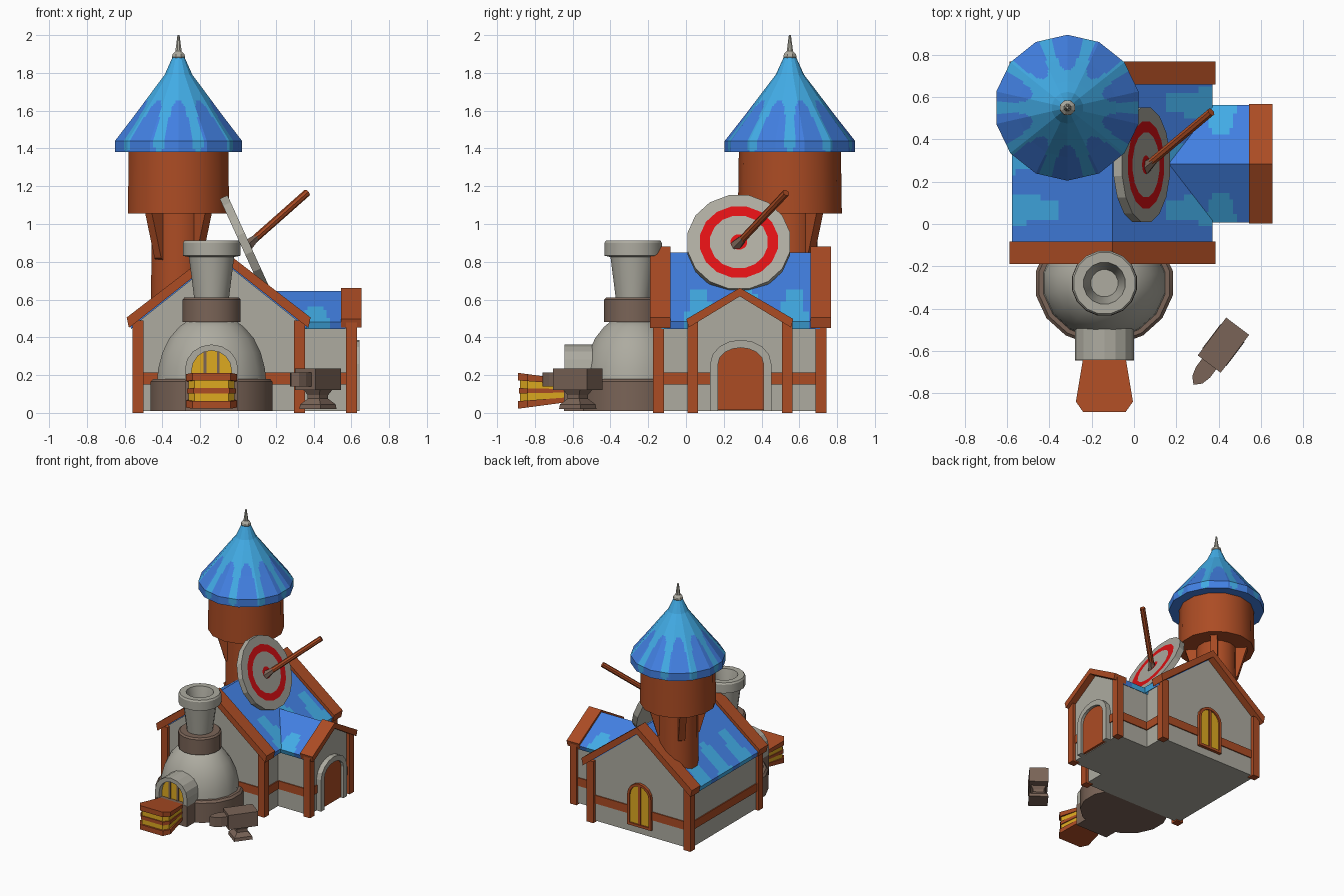
import bpy, bmesh, math
from mathutils import Vector, Matrix

if "Cube" in bpy.data.objects:
    bpy.data.objects.remove(bpy.data.objects["Cube"])


def material(name, r, g, b):
    m = bpy.data.materials.new(name)
    lin = [((c / 255 + 0.055) / 1.055) ** 2.4 for c in (r, g, b)]
    m.diffuse_color = (*lin, 1)
    m.use_nodes = True
    m.node_tree.nodes["Principled BSDF"].inputs["Base Color"].default_value = m.diffuse_color
    return m


BROWN = material("red brown wood", 172, 76, 36)
STONE = material("light stone", 173, 171, 160)
DARK = material("dark iron brown", 122, 100, 87)
BLUE = material("roof blue", 66, 128, 226)
SKY = material("roof light blue", 66, 172, 230)
RED = material("target red", 222, 16, 20)
GOLD = material("window gold", 222, 170, 32)


def finish(name, bm, mats, rule=None, matrix=None, smooth=None):
    """Turn a bmesh into an object; rule picks the material of each face by its centre."""
    bmesh.ops.remove_doubles(bm, verts=bm.verts, dist=1e-5)
    bmesh.ops.recalc_face_normals(bm, faces=bm.faces)
    if rule:
        for f in bm.faces:
            f.material_index = int(rule(f.calc_center_median()))
    if matrix:
        bm.transform(matrix)
    me = bpy.data.meshes.new(name)
    bm.to_mesh(me)
    bm.free()
    for m in mats:
        me.materials.append(m)
    ob = bpy.data.objects.new(name, me)
    bpy.context.collection.objects.link(ob)
    if smooth:
        bpy.ops.object.select_all(action='DESELECT')
        ob.select_set(True)
        bpy.context.view_layer.objects.active = ob
        bpy.ops.object.shade_smooth_by_angle(angle=math.radians(smooth))
    return ob


def prism(name, pts, axis, a, b, mats, rule=None, cuts=0, matrix=None):
    """Extrude a 2D outline along an axis from a to b."""
    put = {'x': lambda p, t: (t, p[0], p[1]), 'y': lambda p, t: (p[0], t, p[1]),
           'z': lambda p, t: (p[0], p[1], t)}[axis]
    bm = bmesh.new()
    lo, hi = ([bm.verts.new(put(p, t)) for p in pts] for t in (a, b))
    bm.faces.new(lo)
    bm.faces.new(hi)
    n = len(pts)
    for i in range(n):
        j = (i + 1) % n
        bm.faces.new((lo[i], lo[j], hi[j], hi[i]))
    if cuts:
        quads = [f for f in bm.faces if len(f.verts) == 4]
        edges = list({e for f in quads for e in f.edges})
        bmesh.ops.subdivide_edges(bm, edges=edges, cuts=cuts, use_grid_fill=True)
    return finish(name, bm, mats, rule, matrix)


def box(name, x0, x1, y0, y1, z0, z1, mat, matrix=None):
    return prism(name, [(x0, y0), (x1, y0), (x1, y1), (x0, y1)], 'z', z0, z1, [mat], matrix=matrix)


def lathe(name, prof, sides, mats, matrix, rule=None, cuts=0, smooth=None):
    """Spin (radius, z) points around z, closed at both ends."""
    bm = bmesh.new()
    ang = [math.tau * (i + 0.5) / sides for i in range(sides)]
    rings = [[bm.verts.new((r * math.cos(t), r * math.sin(t), z)) for t in ang] for r, z in prof]
    for p, q in zip(rings, rings[1:]):
        for i in range(sides):
            j = (i + 1) % sides
            bm.faces.new((p[i], p[j], q[j], q[i]))
    if cuts:
        bmesh.ops.subdivide_edges(bm, edges=list(bm.edges), cuts=cuts, use_grid_fill=True)
    for r, end in ((prof[0][0], rings[0]), (prof[-1][0], rings[-1])):
        if r > 0 and not cuts:
            bm.faces.new(end)
    return finish(name, bm, mats, rule, matrix, smooth)


def rod(name, p, q, r0, r1, mat, sides=6):
    p, q = Vector(p), Vector(q)
    m = Matrix.Translation(p) @ (q - p).to_track_quat('Z', 'Y').to_matrix().to_4x4()
    return lathe(name, [(r0, 0), (r1, (q - p).length)], sides, [mat], m)


def chevron(c, half, eave, ridge, t):
    """Gable roof cross-section."""
    return [(c - half, eave), (c, ridge), (c + half, eave),
            (c + half - 0.012, eave - t), (c, ridge - t), (c - half + 0.012, eave - t)]


def arch(c, w, z0, spring, top, n=8):
    arc = [(c - w * math.cos(math.pi * i / n), spring + (top - spring) * math.sin(math.pi * i / n))
           for i in range(n + 1)]
    return [(c - w, z0)] + arc + [(c + w, z0)]


at = lambda x, y, z=0: Matrix.Translation((x, y, z))

# House walls and timber
CX, WY = -0.1025, 0.285
prism("main_walls", [(CX - .435, .01), (CX + .435, .01), (CX + .435, .475), (CX, .82), (CX - .435, .475)],
      'y', -.145, .715, [STONE])
prism("wing_walls", [(.03, .01), (.54, .01), (.54, .465), (WY, .62), (.03, .465)], 'x', .2, .603, [STONE])
box("main_beam", CX - .443, CX + .443, -.153, .723, .15, .215, BROWN)
box("wing_beam", .3, .611, .022, .548, .15, .215, BROWN)
for x in (-.53, .325):
    for y in (-.145, .715):
        box("main_post", x - .029, x + .029, y - .029, y + .029, 0, .49, BROWN)
for y in (.035, .535):
    box("wing_post", .572, .63, y - .028, y + .028, 0, .48, BROWN)


# Roofs with light tongues rising from the eaves
def tongues(d, s, period):
    return d < .22 and math.cos(math.tau * s / period) > -.35 + 4 * d


prism("main_roof", chevron(CX, .475, .485, .85, .04), 'y', -.13, .71, [BLUE, SKY],
      lambda c: tongues(.475 - abs(c.x - CX), c.y - .07, .25), 27)
prism("wing_roof", chevron(WY, .278, .48, .645, .035), 'x', .1, .57, [BLUE, SKY],
      lambda c: tongues((.278 - abs(c.y - WY)) * 1.6, c.x - .41, .26), 27)
for y in (-.19, .66):
    prism("main_gable_trim", chevron(CX, .487, .505, .88, .055), 'y', y, y + .108, [BROWN])
prism("wing_gable_trim", chevron(WY, .283, .497, .662, .045), 'x', .545, .655, [BROWN])

# Wing door and back window
prism("door_frame", arch(.29, .162, .01, .26, .387) + arch(.29, .12, .01, .26, .345)[::-1],
      'x', .59, .643, [STONE])
prism("door", arch(.29, .122, .015, .26, .347), 'x', .59, .622, [BROWN])
prism("back_window_frame", arch(CX, .105, .07, .31, .415) + arch(CX, .085, .09, .31, .395)[::-1],
      'y', .7, .738, [BROWN])
box("back_window_sill", CX - .105, CX + .105, .7, .738, .07, .09, BROWN)
prism("back_window_glass", arch(CX, .087, .085, .31, .397), 'y', .7, .727, [GOLD])
box("back_window_bar", CX - .009, CX + .009, .7, .735, .08, .4, BROWN)

# Round tower
T = at(-.315, .55)
lathe("tower_column", [(.15, .5), (.145, 1.07)], 14, [BROWN], T, smooth=30)
lathe("tower_drum", [(.275, 1.055), (.27, 1.4)], 14, [BROWN], T, smooth=30)
for k in range(4):
    prism("tower_bracket", [(.1, .78), (.155, .82), (.225, 1.06), (.1, 1.06)], 'y', -.025, .025, [BROWN],
          matrix=T @ Matrix.Rotation(math.radians(45 + 90 * k), 4, 'Z'))


def streaks(c):
    step = math.radians(36)
    a = (math.atan2(c.y, c.x) + math.pi / 2 + step / 2) % step - step / 2
    lim = 13.5 - 3 * (c.z - 1.44) / .2
    if c.z > 1.6:
        lim *= math.sqrt(max(0, (1.655 - c.z) / .055))
    under = c.z < 1.381
    return 0 if under or abs(math.degrees(a)) < lim else 1


lathe("tower_roof", [(.2, 1.38), (.345, 1.38), (.345, 1.44), (.235, 1.58), (.125, 1.725), (.075, 1.79), (.032, 1.885)],
      14, [BLUE, SKY], T, streaks, 9)
lathe("tower_finial", [(.03, 1.87), (.038, 1.885), (.034, 1.9), (.018, 1.915), (.006, 2.0)], 8, [STONE], T)

# Forge oven with chimney
F = at(-.14, -.28)
squash = F @ Matrix.Diagonal((1, .9, 1, 1))
lathe("oven_base", [(.33, .01), (.33, .165), (.315, .18)], 16, [DARK], squash, smooth=30)
lathe("oven_dome", [(.295, .16), (.288, .235), (.265, .32), (.228, .395), (.175, .455), (.12, .495)], 16,
      [STONE], squash, smooth=40)
lathe("chimney_band", [(.157, .48), (.157, .6), (.145, .612), (.05, .612)], 16, [DARK], F, smooth=30)
lathe("chimney", [(.093, .6), (.122, .825), (.155, .832), (.155, .9), (.147, .912), (.1, .912), (.09, .87),
                  (.065, .74), (0, .74)], 16, [STONE], F, smooth=30)
prism("oven_arch", arch(-.14, .14, .17, .235, .362) + arch(-.14, .105, .17, .225, .33)[::-1],
      'y', -.643, -.42, [STONE])
box("oven_arch_foot", -.28, 0, -.645, -.42, .01, .178, DARK)
prism("oven_fire", arch(-.14, .108, .17, .225, .332), 'y', -.605, -.45, [GOLD])
for x in (-.175, -.105):
    box("oven_bar", x - .007, x + .007, -.612, -.59, .17, .322, DARK)

# Bellows: fanned layers, taller at the outer end
def bellows(name, h0, h1, s, mat):
    pts = [(-.095, -.6), (.095, -.6), (.135 * s, -.84), (.1 * s, -.765 - .125 * s),
           (-.1 * s, -.765 - .125 * s), (-.135 * s, -.84)]
    ob = prism(name, pts, 'z', h0, h1, [mat])
    for v in ob.data.vertices:
        v.co.z = .117 + v.co.z * (.65 + .35 * (-.64 - v.co.y) / .25)
        v.co.x -= .14


for h in (.055, -.095):
    bellows("bellows_plate", h, h + .04, 1, BROWN)
bellows("bellows_rib", -.014, .014, .96, BROWN)
for h in (-.056, .013):
    bellows("bellows_leather", h, h + .043, .9, GOLD)

# Archery target leaning on the roof, with an arrow
tilt = at(.057, .28, .905) @ Matrix.Rotation(math.radians(65.5), 4, 'Y')
lathe("target", [(0, 0), (.045, 0), (.155, 0), (.21, 0), (.277, 0), (.277, -.045), (0, -.045)], 16, [STONE, RED],
      tilt, lambda c: c.z > -.001 and (c.xy.length < .045 or .155 < c.xy.length < .21))
rod("arrow_shaft", (.06, .275, .895), (.365, .53, 1.165), .02, .02, BROWN, 8)
rod("arrow_head", (.05, .265, .885), (.1, .307, .93), .033, .018, DARK)

# Anvil, turned on the ground
A = at(.423, -.573) @ Matrix.Rotation(math.radians(53), 4, 'Z')
box("anvil_body", -.112, .112, -.068, .068, .12, .235, DARK, A)
prism("anvil_horn", [(-.1, -.042), (-.16, -.042), (-.205, -.03), (-.235, 0), (-.205, .03), (-.16, .042), (-.1, .042)],
      'z', .14, .215, [DARK], matrix=A)
lathe("anvil_foot", [(.1, .02), (.095, .045), (.055, .075), (.055, .095), (.08, .125)], 4, [DARK], A)
